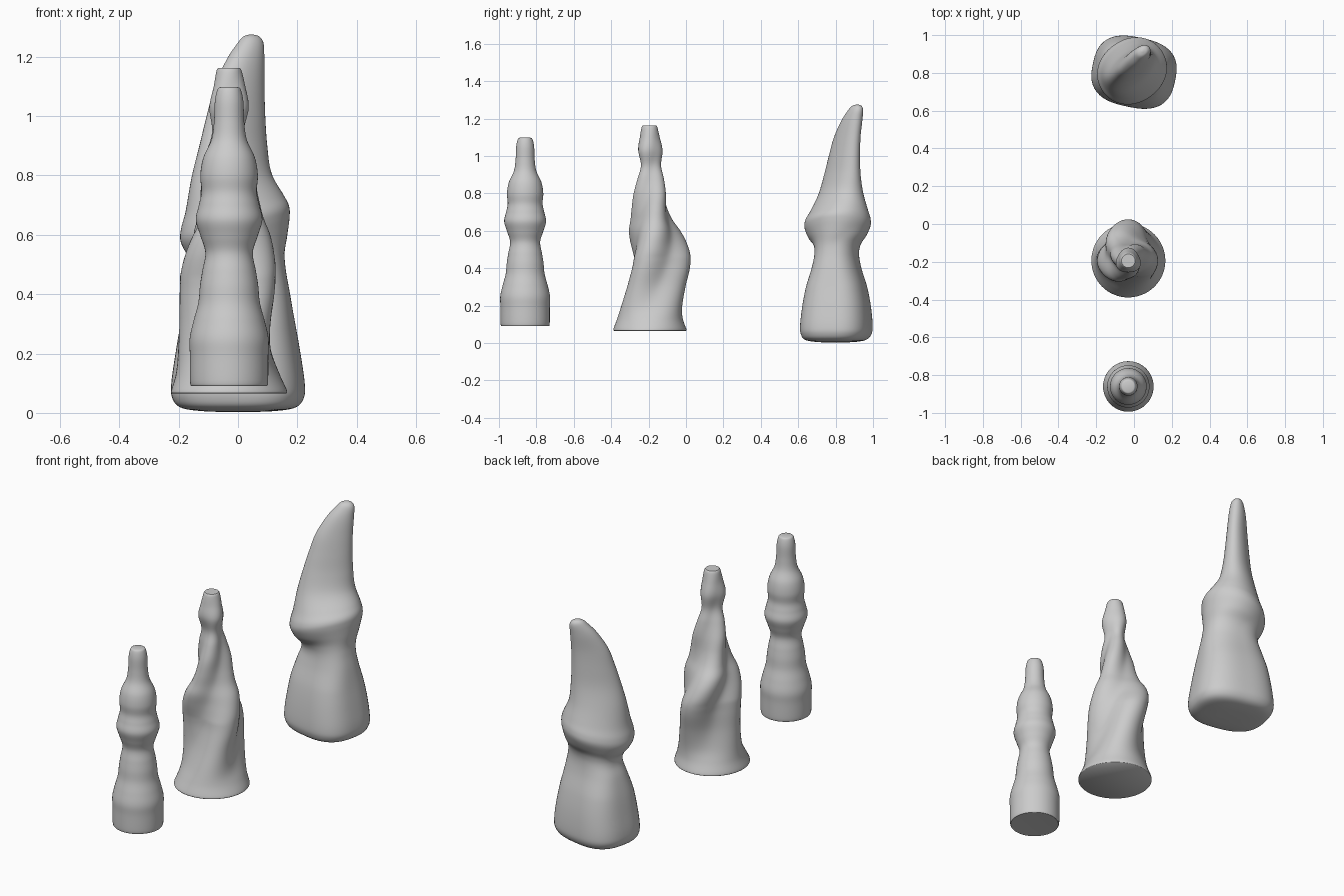
import bpy
import bmesh
from math import sin, cos, pi, radians, exp
from mathutils import Vector

cube = bpy.data.objects.get("Cube")
if cube:
    bpy.data.objects.remove(cube, do_unlink=True)

SIDES = 64
STEPS = 6

clay = bpy.data.materials.new("light grey")
clay.use_nodes = True
GREY = (0.6, 0.6, 0.6, 1)
clay.diffuse_color = GREY
clay.node_tree.nodes["Principled BSDF"].inputs["Base Color"].default_value = GREY


def smooth_rows(rows):
    """Pass a smooth curve through every column of the section table."""
    pts = [Vector(r) for r in rows]
    pts = [pts[0]] + pts + [pts[-1]]
    result = []
    for p, a, b, n in zip(pts, pts[1:], pts[2:], pts[3:]):
        for i in range(STEPS):
            t = i / STEPS
            result.append(a + (b - p) * t / 2
                          + (p * 2 - a * 5 + b * 4 - n) * t * t / 2
                          + (a * 3 - p - b * 3 + n) * t ** 3 / 2)
    return result + [pts[-1]]


def loft(name, rows, radius, tilt=lambda z: 0):
    """Skin rings of z, centre x, centre y, then section parameters."""
    bm = bmesh.new()
    rings = []
    for row in smooth_rows(rows):
        z, cx, cy = row[0], row[1], row[2]
        ring = []
        for i in range(SIDES):
            a = 2 * pi * i / SIDES
            r = radius(a, z, row[3:])
            x = r * cos(a)
            ring.append(bm.verts.new((cx + x, cy + r * sin(a), z + tilt(z) * x)))
        rings.append(ring)
    for low, high in zip(rings, rings[1:]):
        for i in range(SIDES):
            j = (i + 1) % SIDES
            bm.faces.new((low[i], low[j], high[j], high[i]))
    bm.faces.new(rings[0][::-1])
    bm.faces.new(rings[-1])
    mesh = bpy.data.meshes.new(name)
    bm.to_mesh(mesh)
    bm.free()
    mesh.materials.append(clay)
    obj = bpy.data.objects.new(name, mesh)
    bpy.context.collection.objects.link(obj)
    bpy.ops.object.select_all(action="DESELECT")
    obj.select_set(True)
    bpy.context.view_layer.objects.active = obj
    bpy.ops.object.shade_smooth_by_angle(angle=radians(50))
    return obj


# Small turned piece: height and radius
turned = [(.092, .122), (.1, .131), (.19, .132), (.25, .133), (.31, .12),
          (.37, .104), (.43, .098), (.48, .09), (.54, .08), (.595, .096),
          (.65, .112), (.7, .102), (.745, .093), (.8, .097), (.86, .087),
          (.92, .06), (.98, .051), (1.05, .048), (1.09, .039), (1.098, .028)]
loft("small_turned_piece", [(z, -.03, -.86, r) for z, r in turned],
     lambda a, z, p: p[0])

# Twisted piece: height, centre, mean radius, lobe strength
twisted = [(.065, -.03, -.193, .192, 0), (.075, -.03, -.193, .195, 0),
           (.13, -.03, -.19, .175, .03), (.2, -.03, -.182, .158, .09),
           (.3, -.03, -.167, .147, .15), (.4, -.031, -.152, .147, .18),
           (.47, -.035, -.15, .147, .18), (.54, -.04, -.158, .139, .18),
           (.6, -.04, -.168, .127, .17), (.66, -.035, -.178, .105, .16),
           (.72, -.031, -.184, .092, .16), (.8, -.03, -.186, .082, .16),
           (.88, -.03, -.188, .066, .14), (.95, -.03, -.19, .052, .11),
           (1.03, -.03, -.195, .065, .07), (1.1, -.03, -.195, .053, .04),
           (1.15, -.03, -.195, .043, 0), (1.163, -.03, -.195, .036, 0)]


def lobes(a, z, p):
    rate = radians(120 if z < .46 else 210)
    turn = pi / 2 + rate * (z - .46)
    return p[0] * (1 + p[1] * cos(3 * (a - turn)))


loft("twisted_piece", twisted, lobes)

# Large horned piece: height, centre, long and short radius, axis in degrees
horned = [(.003, 0, .8, .03, .025, -12), (.006, 0, .8, .12, .1, -12),
          (.018, 0, .8, .19, .157, -12), (.05, 0, .803, .218, .181, -12),
          (.1, 0, .804, .221, .185, -12), (.2, 0, .805, .207, .175, -12),
          (.3, 0, .805, .19, .156, -12), (.4, .004, .805, .17, .127, -12),
          (.47, .008, .806, .153, .115, -12), (.52, .005, .807, .152, .123, -4),
          (.57, -.004, .808, .171, .15, 20), (.62, -.01, .81, .188, .166, 34),
          (.66, -.01, .812, .187, .163, 36), (.71, -.012, .818, .173, .138, 36),
          (.8, -.022, .828, .149, .097, 36), (.9, -.016, .836, .13, .072, 36),
          (1, -.007, .847, .113, .06, 36), (1.1, .005, .862, .096, .051, 36),
          (1.19, .025, .887, .071, .044, 36), (1.245, .042, .907, .048, .034, 36),
          (1.268, .045, .913, .029, .022, 36), (1.275, .045, .915, .006, .005, 36)]


def rounded_oval(a, z, p):
    power = 2.1 + .6 * min(1, max(0, 2 - z / .3))
    t = a - radians(p[2])
    total = abs(cos(t) / p[0]) ** power + abs(sin(t) / p[1]) ** power
    return total ** (-1 / power)


loft("large_horned_piece", horned, rounded_oval,
     lambda z: .22 * exp(-((z - .63) / .15) ** 2))
